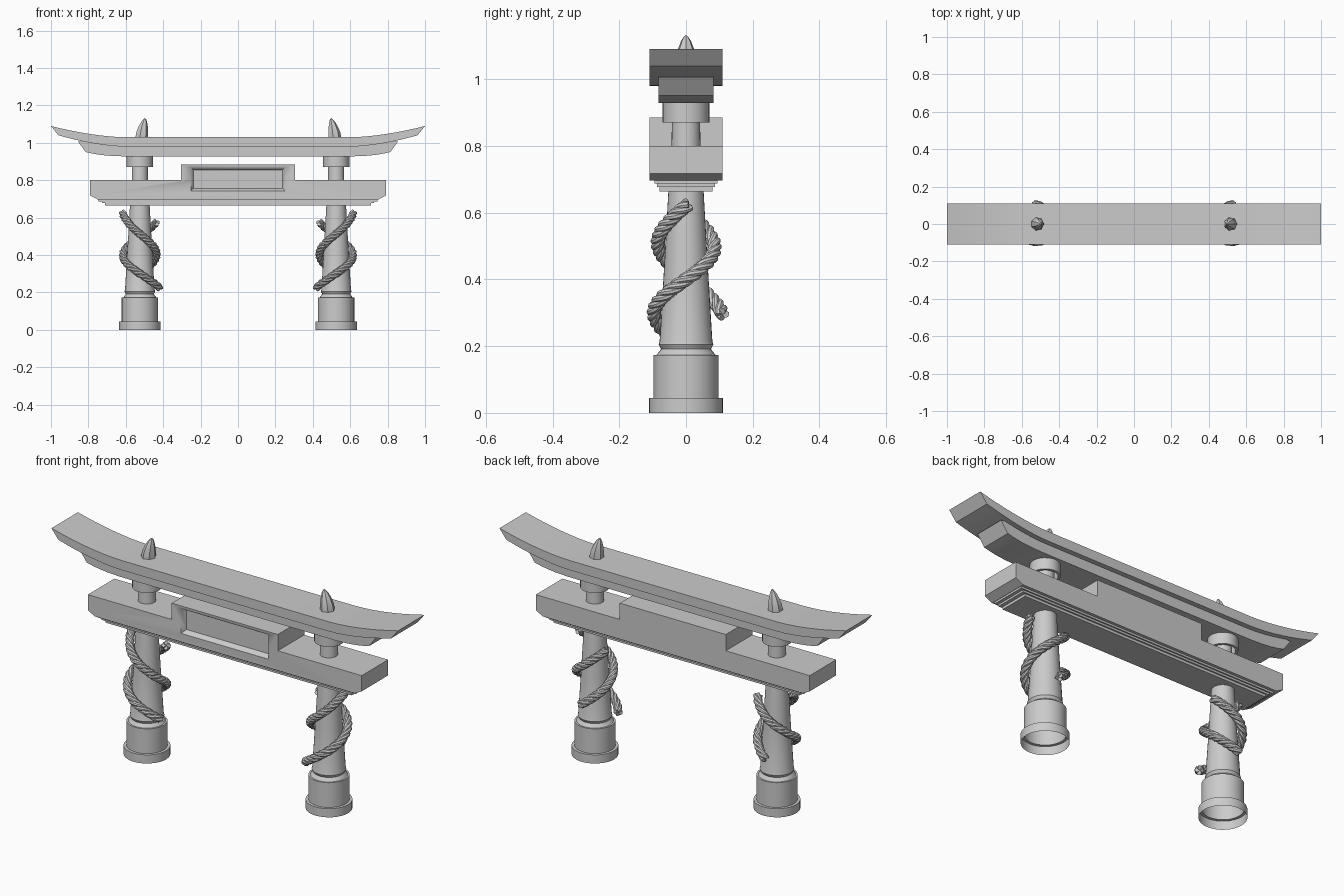
import bpy, bmesh
from math import sin, cos, pi, radians
from mathutils import Vector

if "Cube" in bpy.data.objects:
    bpy.data.objects.remove(bpy.data.objects["Cube"])

PX = 0.525  # pillar distance from centre


def finish(name, bm, angle=30):
    bmesh.ops.recalc_face_normals(bm, faces=bm.faces)
    me = bpy.data.meshes.new(name)
    bm.to_mesh(me)
    bm.free()
    ob = bpy.data.objects.new(name, me)
    bpy.context.collection.objects.link(ob)
    smooth(ob, angle)
    return ob


def smooth(ob, angle=30):
    bpy.ops.object.select_all(action='DESELECT')
    ob.select_set(True)
    bpy.context.view_layer.objects.active = ob
    bpy.ops.object.shade_smooth_by_angle(angle=radians(angle))


def lathe(name, profile, cx, segs=32, lobe=1.0, bend=None, angle=30):
    """Open revolved shell; lobe < 1 pulls in every second side."""
    bm = bmesh.new()
    rings = []
    for r, z in profile:
        dx = bend(z) if bend else 0
        rings.append([bm.verts.new((cx + dx + r * (lobe if i % 2 else 1) * cos(2 * pi * i / segs),
                                    r * (lobe if i % 2 else 1) * sin(2 * pi * i / segs), z))
                      for i in range(segs)])
    for a, b in zip(rings, rings[1:]):
        for i in range(segs):
            j = (i + 1) % segs
            bm.faces.new((a[i], a[j], b[j], b[i]))
    return finish(name, bm, angle)


def prism(name, pts, half_y):
    """Front outline extruded through the depth."""
    bm = bmesh.new()
    face = bm.faces.new([bm.verts.new((x, -half_y, z)) for x, z in pts])
    ext = bmesh.ops.extrude_face_region(bm, geom=[face])
    bmesh.ops.translate(bm, vec=(0, 2 * half_y, 0),
                        verts=[v for v in ext['geom'] if isinstance(v, bmesh.types.BMVert)])
    return finish(name, bm, 25)


def mirrored(right_half):
    """Close a right-half outline with its reflection."""
    return right_half + [(-x, z) for x, z in reversed(right_half)]


def rise(x, base, start=0.6):
    return base + 0.06 * (max(0, x - start) / (1 - start)) ** 1.7


# curved top lintel, two layers
top = [(0.6 + 0.05 * i, rise(0.6 + 0.05 * i, 1.03)) for i in range(9)]
under = [(0.6 + 0.045 * i, 0.98 + 0.06 * (i / 8) ** 1.7) for i in range(9)]
prism("upper_lintel", mirrored(under + top[::-1]), 0.109)
low = [(0.62, 0.928), (0.69, 0.931), (0.74, 0.936), (0.78, 0.943), (0.815, 0.951)]
prism("under_lintel", mirrored(low + [(0.855, 1.006)] + [(x, z + 0.002) for x, z in under[5::-1]]), 0.083)

# tie beam with raised middle and tapered recess
beam = prism("tie_beam", mirrored([(0.75, 0.697), (0.79, 0.718), (0.79, 0.80),
                                   (0.306, 0.80), (0.306, 0.885)]), 0.109)
bm = bmesh.new()
bmesh.ops.create_cube(bm, size=2)
for v in bm.verts:
    front = v.co.y < 0
    hx, hz = (0.258, 0.07) if front else (0.238, 0.05)
    v.co = (v.co.x * hx, -0.119 if front else -0.084, 0.806 + v.co.z * hz)
cutter = finish("recess_cutter", bm)
cutter.hide_render = True
mod = beam.modifiers.new("recess", 'BOOLEAN')
mod.operation, mod.object, mod.solver = 'DIFFERENCE', cutter, 'EXACT'
bpy.context.view_layer.objects.active = beam
bpy.ops.object.modifier_apply(modifier=mod.name)
bpy.data.objects.remove(cutter)

# stepped moulding below the tie beam
for i, (hx, hy, z0, z1) in enumerate([(0.745, 0.094, 0.687, 0.70), (0.728, 0.087, 0.677, 0.69),
                                      (0.71, 0.079, 0.664, 0.68)]):
    prism(f"beam_step_{i + 1}", [(-hx, z0), (hx, z0), (hx, z1), (-hx, z1)], hy)


def rope(name, side, a0, a1, z0, z1):
    """Four twisted strands wound around a pillar."""
    def centre(t):
        a = radians(a0 + (a1 - a0) * t)
        z = z0 + (z1 - z0) * t
        r = 0.102 - 0.055 * (z - 0.2)          # hugs the taper
        r += 0.012 * max(0, abs(2 * t - 1) - 0.75) / 0.25   # loose ends
        return Vector((PX + r * cos(a), r * sin(a), z)), Vector((cos(a), sin(a), 0))

    cu = bpy.data.curves.new(name, 'CURVE')
    cu.dimensions, cu.bevel_depth, cu.bevel_resolution, cu.use_fill_caps = '3D', 0.0105, 2, True
    n = 90
    for k in range(4):
        sp = cu.splines.new('POLY')
        sp.points.add(n)
        for i in range(n + 1):
            t = i / n
            p, out = centre(t)
            tan = (centre(t + 0.004)[0] - centre(t - 0.004)[0]).normalized()
            out = (out - tan * out.dot(tan)).normalized()
            ph = k * pi / 2 + t * 2 * pi * 4.5
            q = p + 0.0115 * (out * cos(ph) + tan.cross(out) * sin(ph))
            sp.points[i].co = (q.x * side, q.y, q.z, 1)
    ob = bpy.data.objects.new(name, cu)
    bpy.context.collection.objects.link(ob)
    bpy.ops.object.select_all(action='DESELECT')
    ob.select_set(True)
    bpy.context.view_layer.objects.active = ob
    bpy.ops.object.convert(target='MESH')
    smooth(bpy.context.object, 40)


for side, label in ((-1, "left"), (1, "right")):
    cx = side * PX
    # pedestal, tapered pillar and collar
    lathe(f"{label}_pedestal", [(0.111, 0), (0.111, 0.045), (0.097, 0.045), (0.097, 0.174),
                                (0.088, 0.174), (0.074, 0.192)], cx)
    lathe(f"{label}_pillar", [(0.074, 0.190), (0.082, 0.205), (0.079, 0.215), (0.066, 0.43),
                              (0.053, 0.66), (0.043, 0.80), (0.042, 0.94)], cx)
    lathe(f"{label}_collar", [(0.058, 0.935), (0.058, 0.87), (0.07, 0.87), (0.07, 0.935)], cx)
    # ridged horn finial, bent inward
    lathe(f"{label}_finial", [(0.036, 1.0), (0.036, 1.03), (0.033, 1.06), (0.025, 1.09),
                              (0.015, 1.115), (0.006, 1.128), (0.0005, 1.132)],
          side * 0.516, 14, 0.86, lambda z: -side * 0.018 * max(0, (z - 1.03) / 0.1) ** 1.5, 20)
    # pair of ropes per pillar
    rope(f"{label}_rope_upper", side, 5, -275, 0.625, 0.295)
    rope(f"{label}_rope_lower", side, 160, -160, 0.575, 0.225)
